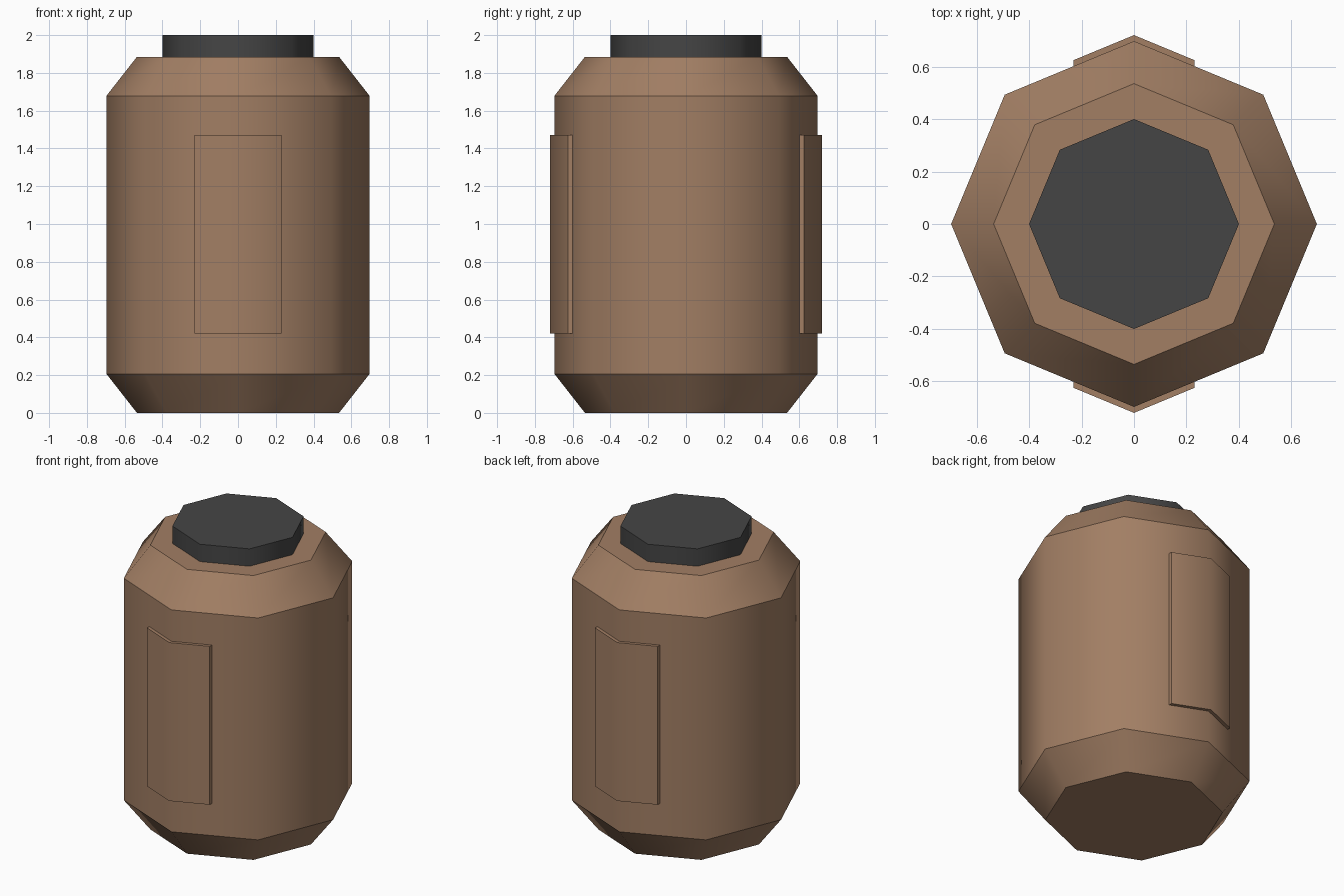
import bpy
import bmesh
from math import cos, sin, pi, tan

SIDES = 8

old = bpy.data.objects.get("Cube")
if old:
    bpy.data.objects.remove(old, do_unlink=True)


def material(name, rgb):
    mat = bpy.data.materials.new(name)
    mat.use_nodes = True
    mat.diffuse_color = (*rgb, 1)
    mat.node_tree.nodes["Principled BSDF"].inputs["Base Color"].default_value = (*rgb, 1)
    return mat


def finish(name, bm, mat, is_soft):
    """Smooth faces, keeping every edge sharp except the ones is_soft accepts."""
    bmesh.ops.recalc_face_normals(bm, faces=bm.faces)
    for face in bm.faces:
        face.smooth = True
    for edge in bm.edges:
        edge.smooth = is_soft(edge)
    mesh = bpy.data.meshes.new(name)
    bm.to_mesh(mesh)
    bm.free()
    mesh.materials.append(mat)
    obj = bpy.data.objects.new(name, mesh)
    bpy.context.collection.objects.link(obj)
    return obj


def turned(name, profile, mat):
    """Octagonal solid from (radius, height) rings; the rings stay crisp."""
    bm = bmesh.new()
    rings = [[bm.verts.new((r * cos(2 * pi * i / SIDES), r * sin(2 * pi * i / SIDES), z))
              for i in range(SIDES)] for r, z in profile]
    for low, high in zip(rings, rings[1:]):
        for i in range(SIDES):
            j = (i + 1) % SIDES
            bm.faces.new((low[i], low[j], high[j], high[i]))
    bm.faces.new(rings[0][::-1])
    bm.faces.new(rings[-1])
    return finish(name, bm, mat,
                  lambda e: abs(e.verts[0].co.z - e.verts[1].co.z) > 0.001)


def panel(name, side, mat):
    """Plate folded over the body's corner on the -y or +y side."""
    half, inner, outer = 0.23, 0.69, 0.72
    drop = half * tan(pi / SIDES)
    outline = [(-half, outer - drop), (0, outer), (half, outer - drop),
               (half, inner - drop), (0, inner), (-half, inner - drop)]
    bm = bmesh.new()
    base = bm.faces.new([bm.verts.new((x, side * y, 0.42)) for x, y in outline])
    grown = bmesh.ops.extrude_face_region(bm, geom=[base])["geom"]
    bmesh.ops.translate(bm, vec=(0, 0, 1.05),
                        verts=[v for v in grown if isinstance(v, bmesh.types.BMVert)])
    # Only the central fold is shaded smoothly
    return finish(name, bm, mat,
                  lambda e: all(abs(v.co.x) < 0.001 for v in e.verts))


brown = material("warm brown", (0.36, 0.21, 0.127))
charcoal = material("charcoal", (0.06, 0.06, 0.06))

# Barrel body with chamfered ends
turned("barrel_body", [(0.535, 0), (0.697, 0.207), (0.697, 1.678), (0.535, 1.885)], brown)

# Lid on top
turned("lid", [(0.40, 1.885), (0.40, 2.0)], charcoal)

# Raised plates on front and back
panel("front_panel", -1, brown)
panel("back_panel", 1, brown)
